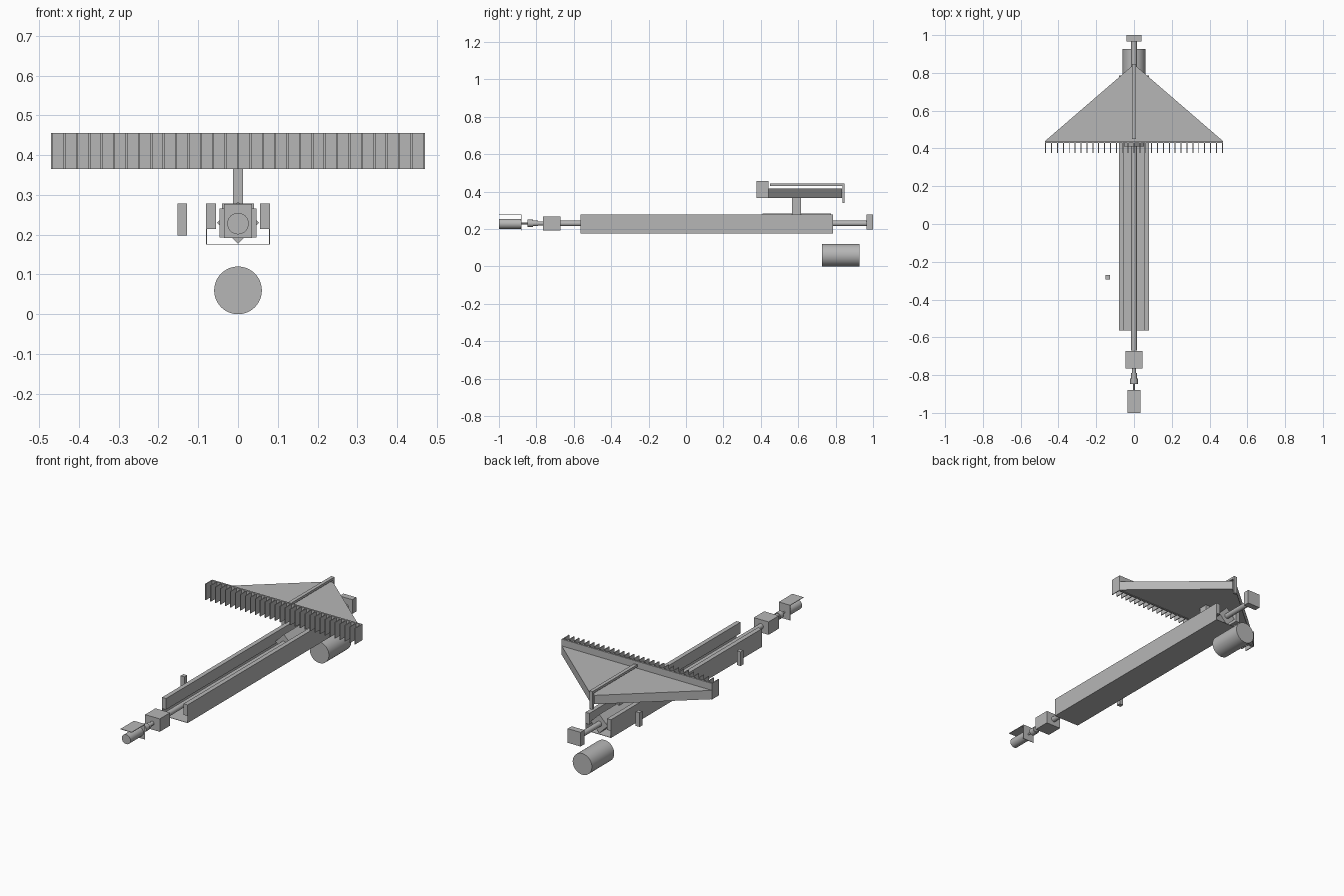
import bpy
import math

old = bpy.data.objects.get("Cube")
if old:
    bpy.data.objects.remove(old, do_unlink=True)

grey = bpy.data.materials.new("plain grey")
grey.use_nodes = True
grey.diffuse_color = (0.47, 0.47, 0.47, 1)
grey.node_tree.nodes["Principled BSDF"].inputs["Base Color"].default_value = grey.diffuse_color


def add_mesh(name, verts, faces):
    mesh = bpy.data.meshes.new(name)
    mesh.from_pydata(verts, [], faces)
    mesh.materials.append(grey)
    obj = bpy.data.objects.new(name, mesh)
    bpy.context.collection.objects.link(obj)
    return obj


def prism(name, outline, low, high, axis="y"):
    """Extrude a closed outline; (x, z) along y or (x, y) along z."""
    n = len(outline)
    if axis == "y":
        # reversed order keeps the normals pointing outward
        outline = outline[::-1]
        verts = [(a, t, b) for t in (low, high) for a, b in outline]
    else:
        verts = [(a, b, t) for t in (low, high) for a, b in outline]
    faces = [tuple(reversed(range(n))), tuple(range(n, 2 * n))]
    faces += [(i, (i + 1) % n, n + (i + 1) % n, n + i) for i in range(n)]
    return add_mesh(name, verts, faces)


def box(name, x, y, z):
    outline = [(x[0], y[0]), (x[1], y[0]), (x[1], y[1]), (x[0], y[1])]
    return prism(name, outline, z[0], z[1], "z")


def rod(name, radius, y0, y1, z, sides=32):
    turn = 2 * math.pi / sides
    ring = [(radius * math.cos(i * turn), z + radius * math.sin(i * turn)) for i in range(sides)]
    obj = prism(name, ring, y0, y1)
    bpy.ops.object.select_all(action="DESELECT")
    bpy.context.view_layer.objects.active = obj
    obj.select_set(True)
    bpy.ops.object.shade_smooth_by_angle(angle=math.radians(35))
    return obj


AXIS = 0.23

# Open trough of thin sheet with a rail on each side
BACK, FRONT = 0.785, -0.565
W, T = 0.08, 0.002
prism("trough", [(-W, 0.175), (W, 0.175), (W, 0.215), (W - T, 0.215), (W - T, 0.175 + T),
                 (T - W, 0.175 + T), (T - W, 0.215), (-W, 0.215)], FRONT, BACK)
for side, s in (("left", 1), ("right", -1)):
    box(side + "_rail", sorted((s * 0.055, s * W)), (FRONT, BACK), (0.215, 0.278))

# Drive shaft, gearbox, couplings and motor
rod("drive_shaft", 0.015, -0.67, 0.965, AXIS)
box("gearbox", (-0.046, 0.046), (-0.765, -0.672), (0.193, 0.266))
rod("gearbox_shaft", 0.011, -0.8, -0.765, AXIS)
rod("coupling_rear", 0.015, -0.817, -0.79, AXIS)
rod("coupling_front", 0.02, -0.848, -0.817, AXIS)
rod("motor_shaft", 0.005, -0.88, -0.848, AXIS)
rod("motor", 0.027, -1.0, -0.883, AXIS - 0.002)

# Angled motor cover
box("motor_cover_top", (-0.035, 0.035), (-1.0, -0.88), (0.275, 0.278))
box("motor_cover_back", (-0.035, 0.035), (-0.883, -0.88), (0.192, 0.275))

# End bearing block
box("end_block", (-0.04, 0.04), (0.965, 1.0), (0.198, 0.278))

# Sliding carriage with a diamond section, and its post
R = 0.053
prism("carriage", [(0, AXIS - R), (R, AXIS), (0, AXIS + R), (-R, AXIS)], 0.41, 0.775)
box("post", (-0.012, 0.012), (0.567, 0.615), (0.275, 0.37))

# Triangular head with a comb along its front edge
prism("head_plate", [(-0.47, 0.44), (0.47, 0.44), (0.012, 0.835), (-0.012, 0.835)], 0.367, 0.417, "z")
box("comb_back", (-0.47, 0.47), (0.43, 0.44), (0.365, 0.456))
TEETH = 31
for i in range(TEETH):
    x = -0.4675 + 0.935 * i / (TEETH - 1)
    box("comb_tooth", (x - 0.0025, x + 0.0025), (0.376, 0.43), (0.365, 0.456))

# Hooked arm over the head
box("arm", (-0.01, 0.01), (0.45, 0.848), (0.43, 0.443))
box("arm_hook", (-0.01, 0.01), (0.836, 0.848), (0.34, 0.43))

# Position sensors beside the trough
for name, y in (("front_sensor", -0.283), ("back_sensor", 0.62)):
    box(name, (-0.152, -0.128), (y - 0.012, y + 0.012), (0.198, 0.278))

# Drum under the back end
rod("drum", 0.06, 0.727, 0.927, 0.06, 48)
